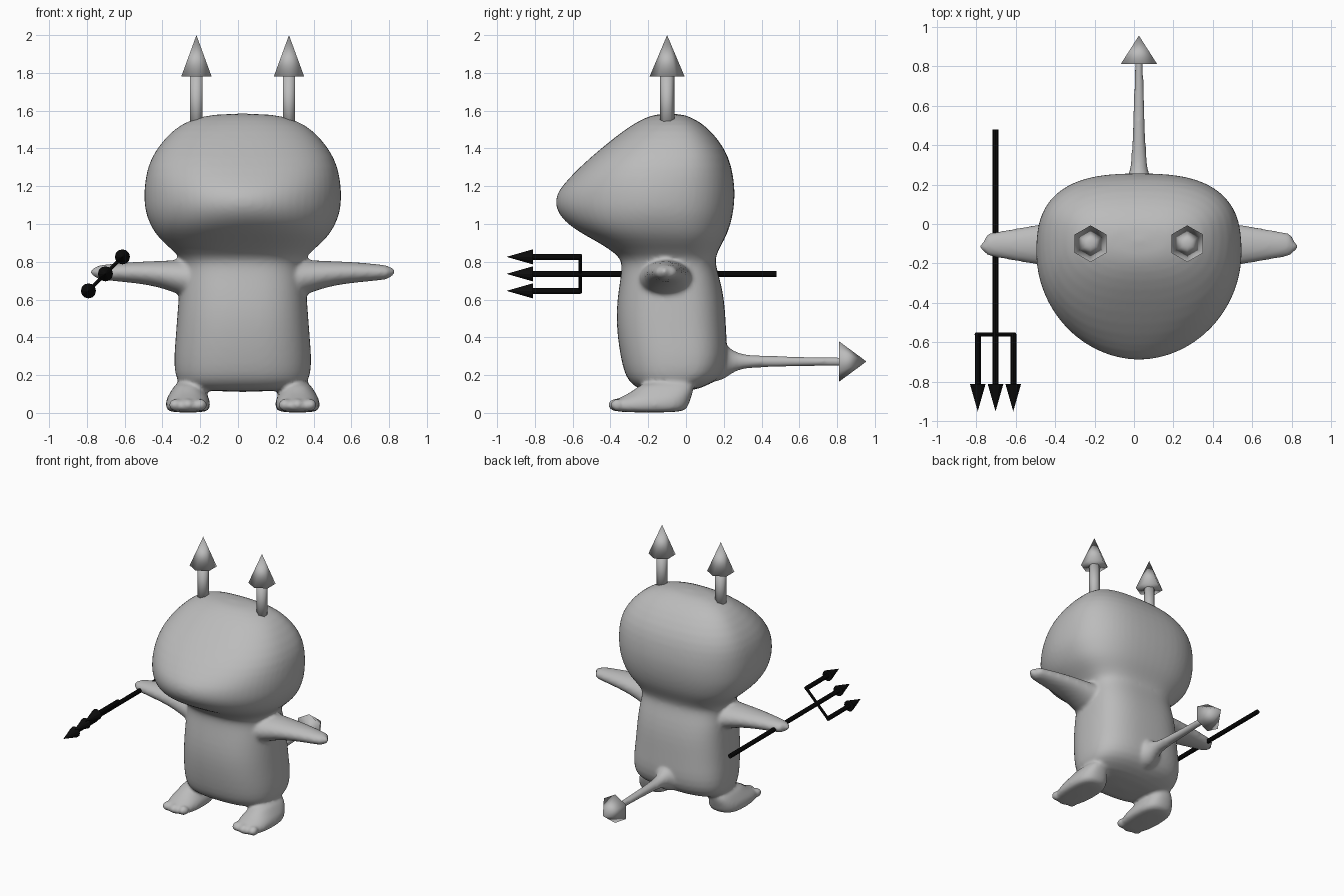
import bpy
import bmesh
from math import cos, sin, pi
from mathutils import Matrix, Vector

if "Cube" in bpy.data.objects:
    bpy.data.objects.remove(bpy.data.objects["Cube"], do_unlink=True)

MIDDLE = 0.025


def material(name, value):
    mat = bpy.data.materials.new(name)
    mat.use_nodes = True
    colour = (value, value, value, 1)
    mat.diffuse_color = colour
    mat.node_tree.nodes["Principled BSDF"].inputs["Base Color"].default_value = colour
    return mat


grey = material("soft grey", 0.5)
black = material("black", 0.004)


def finish(bm, name, mat, smooth=True):
    bmesh.ops.recalc_face_normals(bm, faces=bm.faces)
    mesh = bpy.data.meshes.new(name)
    bm.to_mesh(mesh)
    bm.free()
    mesh.materials.append(mat)
    for poly in mesh.polygons:
        poly.use_smooth = smooth
    obj = bpy.data.objects.new(name, mesh)
    bpy.context.collection.objects.link(obj)
    return obj


def skin(bm, rings):
    """Closed surface through rings of points."""
    loops = [[bm.verts.new(p) for p in ring] for ring in rings]
    count = len(loops[0])
    for low, high in zip(loops, loops[1:]):
        for i in range(count):
            j = (i + 1) % count
            bm.faces.new((low[i], low[j], high[j], high[i]))
    bm.faces.new(loops[0][::-1])
    bm.faces.new(loops[-1])


def power(value, exponent):
    return (1 if value > 0 else -1) * abs(value) ** (2 / exponent)


def slab(z, half, front, back, round_front, round_back=2.7, x=MIDDLE, sides=32):
    """Horizontal outline with its own roundness at front and back."""
    mid = 0.43 * front + 0.57 * back
    points = []
    for i in range(sides):
        c, s = cos(2 * pi * i / sides), sin(2 * pi * i / sides)
        e = round_back if s > 0 else round_front
        depth = back - mid if s > 0 else mid - front
        points.append((x + half * power(c, e), mid + depth * power(s, e), z))
    return points


def blob(bm, centre, size):
    m = Matrix.Translation(centre) @ Matrix.Diagonal((*size, 1))
    bmesh.ops.create_uvsphere(bm, u_segments=12, v_segments=8, radius=1, matrix=m)


def rod(bm, start, end, r1, r2, sides=6):
    """Tapered prism from start to end."""
    start, end = Vector(start), Vector(end)
    axis = end - start
    m = (Matrix.Translation((start + end) / 2)
         @ axis.to_track_quat("Z", "Y").to_matrix().to_4x4())
    bmesh.ops.create_cone(bm, cap_ends=True, segments=sides, radius1=r1,
                          radius2=r2, depth=axis.length, matrix=m)


# Trunk outlines: height, half width, front, back
trunk = [
    (.11, .27, -.22, .02), (.15, .335, -.29, .13), (.2, .362, -.325, .2),
    (.3, .365, -.348, .222), (.4, .356, -.363, .215), (.5, .349, -.37, .21),
    (.6, .341, -.365, .203), (.7, .334, -.35, .183), (.78, .318, -.338, .158),
]
# Head outlines add the roundness of the face, sharpest at the snout
head = [
    (.83, .335, -.35, .155, 2.6), (.9, .42, -.46, .195, 2.5), (.95, .465, -.555, .22, 2.35),
    (1, .493, -.63, .237, 2.15), (1.05, .513, -.675, .249, 2), (1.1, .522, -.695, .256, 1.95),
    (1.15, .524, -.69, .259, 1.95), (1.2, .522, -.662, .258, 2.05),
    (1.3, .508, -.567, .245, 2.35), (1.4, .46, -.452, .208, 2.5),
    (1.5, .37, -.325, .127, 2.4), (1.55, .285, -.245, .06, 2.2), (1.586, .155, -.16, -.02, 2),
]
body = bmesh.new()
skin(body, [slab(*row, 2.6) for row in trunk] + [slab(*row) for row in head])

# Feet and arms: height or reach, with half sizes
foot = [(0, .1, -.38, -.02), (.025, .12, -.415, .01), (.055, .12, -.405, .02),
        (.085, .11, -.345, .03), (.115, .09, -.28, .04), (.17, .06, -.23, .05)]
arm = [(.2, .705, .12, .17), (.31, .712, .098, .14), (.4, .73, .078, .12),
       (.5, .74, .063, .105), (.6, .744, .055, .088), (.7, .744, .045, .07),
       (.76, .744, .039, .06), (.785, .744, .03, .048)]
for side in (-1, 1):
    centre = MIDDLE + side * .29
    skin(body, [slab(*row, 2.5, x=centre, sides=20) for row in foot])
    for k in (-1, 0, 1):
        blob(body, (centre + k * .068, -.375 + .012 * abs(k), .042), (.036, .042, .034))
    rings = []
    for reach, z, tall, deep in arm:
        rings.append([(MIDDLE + side * reach, -.105 + deep * cos(a), z + tall * sin(a))
                      for a in (2 * pi * i / 20 for i in range(20))])
    skin(body, rings)
    blob(body, (MIDDLE + side * .777, -.115, .746), (.033, .026, .027))

# Tail root flares out of the back
tail = [(.1, .13, .13), (.2, .09, .1), (.24, .055, .065), (.29, .043, .038),
        (.4, .036, .032), (.6, .028, .027), (.8, .022, .025), (.89, .022, .025)]
skin(body, [[(MIDDLE + wide * cos(a), y, .272 + tall * sin(a))
             for a in (2 * pi * i / 16 for i in range(16))] for y, wide, tall in tail])
body_obj = finish(body, "body", grey)
subdivide = body_obj.modifiers.new("rounding", "SUBSURF")
subdivide.levels = subdivide.render_levels = 1
remesh = body_obj.modifiers.new("merge limbs", "REMESH")
remesh.mode = "VOXEL"
remesh.voxel_size = .012
remesh.use_smooth_shade = True
soften = body_obj.modifiers.new("soften joints", "SMOOTH")
soften.factor = .5
soften.iterations = 9

# Horns
for label, x in (("right", -.22), ("left", .27)):
    bm = bmesh.new()
    rod(bm, (x, -.1, 1.5), (x, -.1, 1.79), .038, .038)
    rod(bm, (x, -.1, 1.78), (x, -.1, 2), .093, 0)
    finish(bm, label + "_horn", grey)

# Tail tip
bm = bmesh.new()
rod(bm, (MIDDLE, .81, .272), (MIDDLE, .955, .272), .107, 0)
finish(bm, "tail_tip", grey)

# Trident held in the right hand
bm = bmesh.new()
hub = Vector((-.702, -.56, .736))
spread = Vector((.09, 0, .09))
rod(bm, hub + Vector((0, 1.04, 0)), hub, .016, .016, sides=10)
rod(bm, hub - spread * 1.1, hub + spread * 1.1, .01, .01, sides=8)
for k in (-1, 0, 1):
    base = hub + spread * k
    rod(bm, base, base + Vector((0, -.26, 0)), .016, .016, sides=10)
    rod(bm, base + Vector((0, -.25, 0)), base + Vector((0, -.39, 0)), .04, 0, sides=12)
finish(bm, "trident", black, smooth=False)
